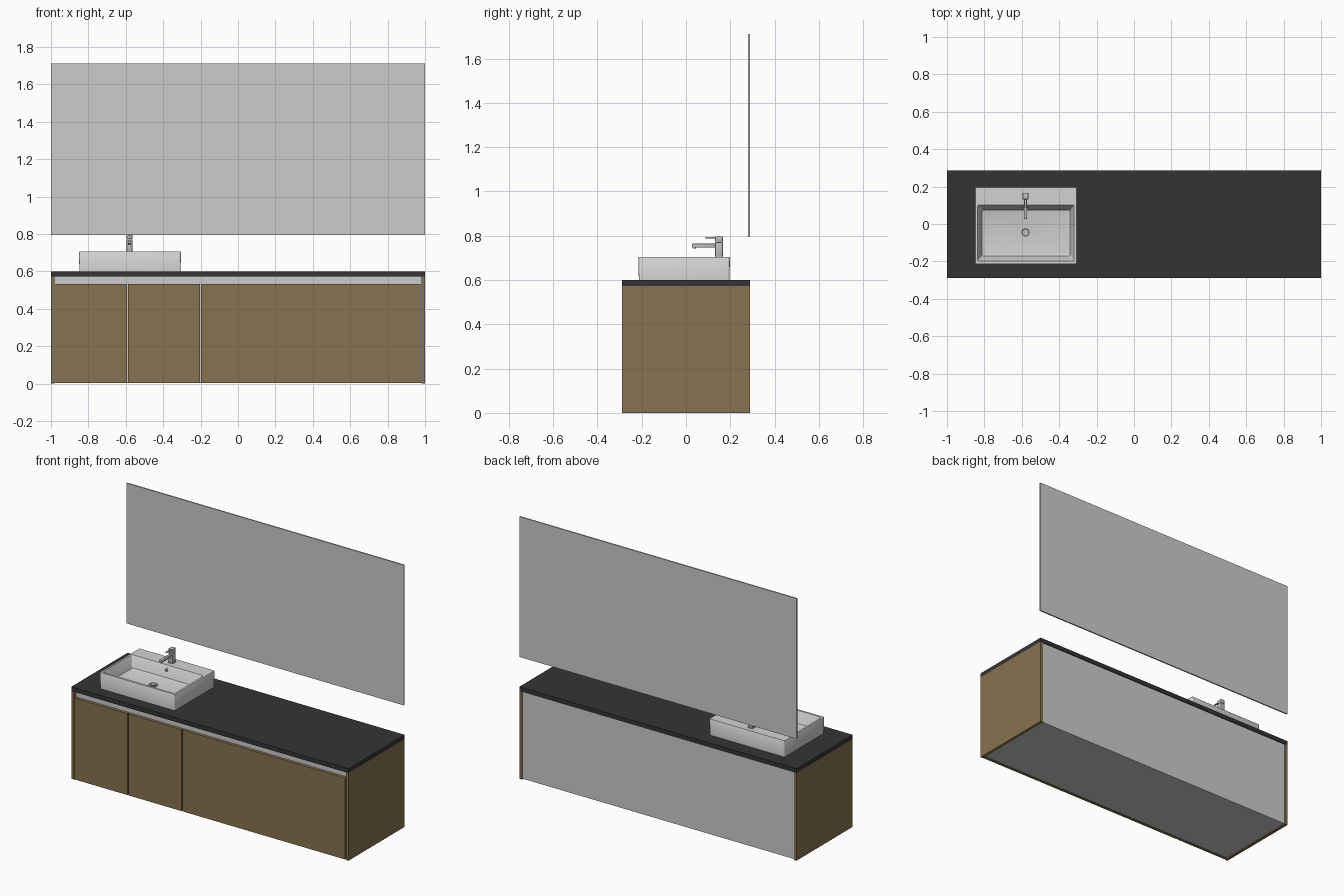
import bpy, bmesh, math
from mathutils import Matrix

if "Cube" in bpy.data.objects:
    bpy.data.objects.remove(bpy.data.objects["Cube"])


def material(name, r, g, b):
    m = bpy.data.materials.new(name)
    m.diffuse_color = (r, g, b, 1)
    m.use_nodes = True
    m.node_tree.nodes["Principled BSDF"].inputs["Base Color"].default_value = m.diffuse_color
    return m


WOOD = material("brown wood", 0.246, 0.168, 0.080)
BLACK = material("black stone", 0.034, 0.034, 0.034)
GREY = material("light grey", 0.604, 0.604, 0.604)
WHITE = material("white ceramic", 0.65, 0.65, 0.65)
CHROME = material("chrome", 0.53, 0.53, 0.53)
DARK = material("dark hole", 0.06, 0.06, 0.06)


def finish(name, bm, mat, smooth=False):
    bmesh.ops.recalc_face_normals(bm, faces=bm.faces)
    me = bpy.data.meshes.new(name)
    bm.to_mesh(me)
    bm.free()
    me.materials.append(mat)
    ob = bpy.data.objects.new(name, me)
    bpy.context.collection.objects.link(ob)
    if smooth:
        bpy.context.view_layer.objects.active = ob
        ob.select_set(True)
        bpy.ops.object.shade_smooth_by_angle(angle=math.radians(35))
        ob.select_set(False)
    return ob


def box(name, x, y, z, mat, bevel=0):
    """Box from (min, max) pairs."""
    bm = bmesh.new()
    bmesh.ops.create_cube(bm, size=1)
    for v in bm.verts:
        v.co = [(a + b) / 2 + c * (b - a) for (a, b), c in zip((x, y, z), v.co)]
    if bevel:
        bmesh.ops.bevel(bm, geom=bm.edges[:], offset=bevel, segments=2,
                        profile=0.5, affect='EDGES')
    return finish(name, bm, mat, bool(bevel))


def disc(name, centre, radius, depth, mat, tilt=0):
    bm = bmesh.new()
    bmesh.ops.create_cone(bm, cap_ends=True, segments=32, radius1=radius,
                          radius2=radius, depth=depth,
                          matrix=Matrix.Translation(centre) @ Matrix.Rotation(tilt, 4, 'X'))
    return finish(name, bm, mat, True)


def loft(name, loops, mat):
    """Skin rounded rectangles (x0, x1, y0, y1, z, radius), capped at both ends."""
    bm = bmesh.new()
    rings = []
    for x0, x1, y0, y1, z, r in loops:
        ring = []
        for k, (cx, cy) in enumerate(((x1 - r, y1 - r), (x0 + r, y1 - r),
                                      (x0 + r, y0 + r), (x1 - r, y0 + r))):
            for i in range(6):
                a = math.pi / 2 * (k + i / 5)
                ring.append(bm.verts.new((cx + r * math.cos(a), cy + r * math.sin(a), z)))
        rings.append(ring)
    n = len(rings[0])
    for a, b in zip(rings, rings[1:]):
        for i in range(n):
            bm.faces.new((a[i], a[(i + 1) % n], b[(i + 1) % n], b[i]))
    bm.faces.new(rings[0])
    bm.faces.new(rings[-1])
    return finish(name, bm, mat, True)


# cabinet: grey carcass, wooden sides and doors, black worktop
box("carcass", (-0.98, 0.98), (-0.27, 0.285), (0.004, 0.572), GREY)
for side, x in (("left", (-1, -0.981)), ("right", (0.981, 1))):
    box(side + "_side_panel", x, (-0.29, 0.29), (0, 0.572), WOOD)
for i, x in enumerate(((-0.977, -0.594), (-0.588, -0.204), (-0.198, 0.976))):
    box("door_%d" % (i + 1), x, (-0.29, -0.271), (0.002, 0.533), WOOD)
box("worktop", (-1, 1), (-0.29, 0.29), (0.572, 0.60), BLACK)

# wall mirror
box("mirror", (-1, 1), (0.281, 0.29), (0.795, 1.71), GREY)

# basin with a wide deck at the back and sloping inner walls
loft("basin", [
    (-0.848, -0.307, -0.213, 0.197, 0.600, 0.008),
    (-0.850, -0.305, -0.215, 0.198, 0.702, 0.008),
    (-0.848, -0.307, -0.213, 0.196, 0.705, 0.007),
    (-0.836, -0.320, -0.199, 0.101, 0.705, 0.006),
    (-0.834, -0.322, -0.197, 0.099, 0.702, 0.006),
    (-0.813, -0.341, -0.172, 0.076, 0.634, 0.012),
    (-0.803, -0.351, -0.162, 0.068, 0.630, 0.012)], WHITE)

# drain and overflow
FX = -0.58
disc("drain_ring", (FX, -0.045, 0.631), 0.027, 0.006, CHROME)
disc("drain_gap", (FX, -0.045, 0.6325), 0.021, 0.005, DARK)
disc("drain_plug", (FX, -0.045, 0.635), 0.016, 0.006, CHROME)
TILT = math.radians(72)
disc("overflow_ring", (FX, 0.090, 0.676), 0.013, 0.005, CHROME, TILT)
disc("overflow_hole", (FX, 0.0892, 0.6762), 0.008, 0.005, DARK, TILT)

# tap
box("tap_base", (FX - 0.017, FX + 0.017), (0.130, 0.168), (0.704, 0.709), CHROME, 0.001)
box("tap_body", (FX - 0.015, FX + 0.015), (0.132, 0.166), (0.705, 0.771), CHROME, 0.002)
box("tap_spout", (FX - 0.009, FX + 0.009), (0.027, 0.136), (0.747, 0.764), CHROME, 0.002)
disc("tap_outlet", (FX, 0.038, 0.745), 0.007, 0.006, CHROME)
box("tap_cap", (FX - 0.015, FX + 0.015), (0.132, 0.166), (0.773, 0.797), CHROME, 0.002)
box("tap_lever", (FX - 0.006, FX + 0.006), (0.088, 0.136), (0.788, 0.794), CHROME, 0.001)
